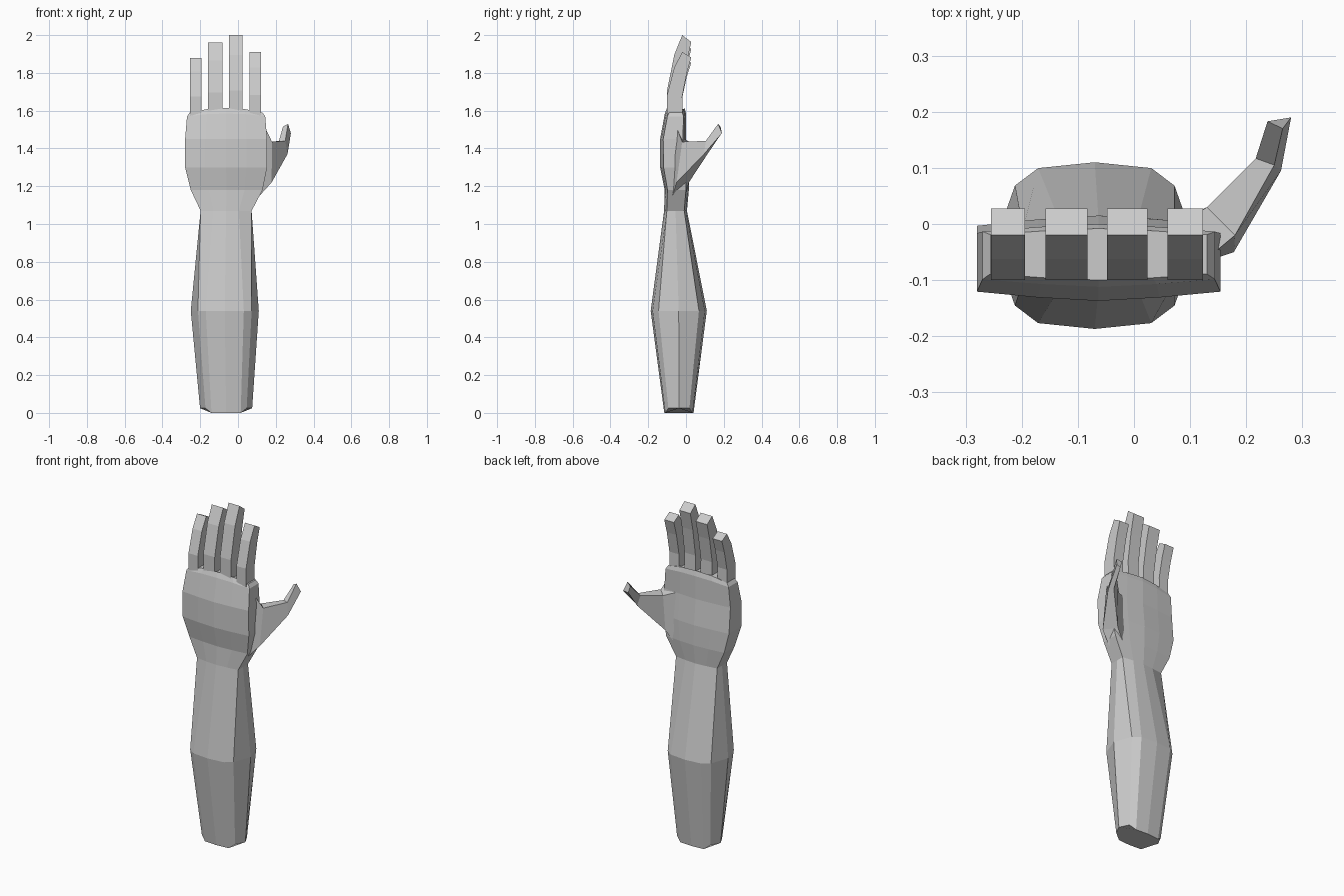
import bpy, bmesh

if "Cube" in bpy.data.objects:
    bpy.data.objects.remove(bpy.data.objects["Cube"])


def loft(name, rings):
    """Skin a list of equal-length point rings and cap both ends."""
    bm = bmesh.new()
    vs = [[bm.verts.new(p) for p in ring] for ring in rings]
    n = len(vs[0])
    for a, b in zip(vs, vs[1:]):
        for i in range(n):
            j = (i + 1) % n
            bm.faces.new((a[i], a[j], b[j], b[i]))
    bm.faces.new(vs[0][::-1])
    bm.faces.new(vs[-1])
    bmesh.ops.recalc_face_normals(bm, faces=bm.faces)
    me = bpy.data.meshes.new(name)
    bm.to_mesh(me)
    bm.free()
    ob = bpy.data.objects.new(name, me)
    bpy.context.collection.objects.link(ob)
    return ob


def section(quarter):
    """Mirror a quarter outline (u, v) into a closed 12-sided section."""
    half = quarter + [(0, 1)] + [(-u, v) for u, v in quarter[::-1]]
    return half + [(u, -v) for u, v in half[-2:0:-1]]


ROUND = section([(1, 0), (.79, .72), (.56, .93)])
FLAT = section([(1, 0), (1, .76), (.5, .91)])


def ring(shape, z, cx, hx, y0, y1, arch=0.0):
    cy, hy = (y0 + y1) / 2, (y1 - y0) / 2
    return [(cx + u * hx, cy + v * hy, z - arch * u * u) for u, v in shape]


# Forearm, wrist and palm in one skin; the elbow end is lifted at its sides
bottom = [(x, y, 0.025 if abs(x + .063) > .09 else 0)
          for x, y, _ in ring(ROUND, 0, -.063, .138, -.115, .04)]
loft("forearm_and_palm", [
    bottom,
    ring(ROUND, .54, -.07, .18, -.187, .11),
    ring(FLAT, 1.07, -.063, .135, -.116, .005),
    ring(FLAT, 1.18, -.06, .19, -.113, .015),
    ring(FLAT, 1.30, -.063, .217, -.137, .015),
    ring(FLAT, 1.45, -.063, .217, -.137, .0),
    ring(FLAT, 1.585, -.063, .207, -.112, .0, .015),
    ring(FLAT, 1.615, -.063, .193, -.1, -.008, .025),
])

# Fingers: back (y, t) and palm side (y, t), t = fraction of the length
BACK = [(-.1, -.12), (-.1, .27), (-.062, .74), (-.02, 1)]
PALM = [(-.018, -.12), (-.02, .24), (.004, .64), (.028, .91)]
for name, x0, x1, tip in [("little_finger", -.255, -.194, 1.88),
                          ("ring_finger", -.158, -.083, 1.96),
                          ("middle_finger", -.048, .024, 2.0),
                          ("index_finger", .06, .123, 1.91)]:
    rings = []
    for (yb, tb), (yp, tp) in zip(BACK, PALM):
        zb, zp = (1.6 + t * (tip - 1.6) for t in (tb, tp))
        rings.append([(x0, yb, zb), (x1, yb, zb), (x1, yp, zp), (x0, yp, zp)])
    loft(name, rings)

# Thumb: root buried in the palm, web, joint, tip
loft("thumb", [
    [(.07, -.01, 1.45), (.12, -.07, 1.56), (.06, -.09, 1.09), (.04, -.01, 1.11)],
    [(.13, .03, 1.43), (.18, -.02, 1.435), (.178, -.05, 1.22), (.125, .015, 1.22)],
    [(.217, .117, 1.44), (.25, .105, 1.44), (.262, .095, 1.37), (.24, .117, 1.375)],
    [(.238, .183, 1.515), (.265, .17, 1.53), (.28, .19, 1.48), (.25, .185, 1.475)],
])
